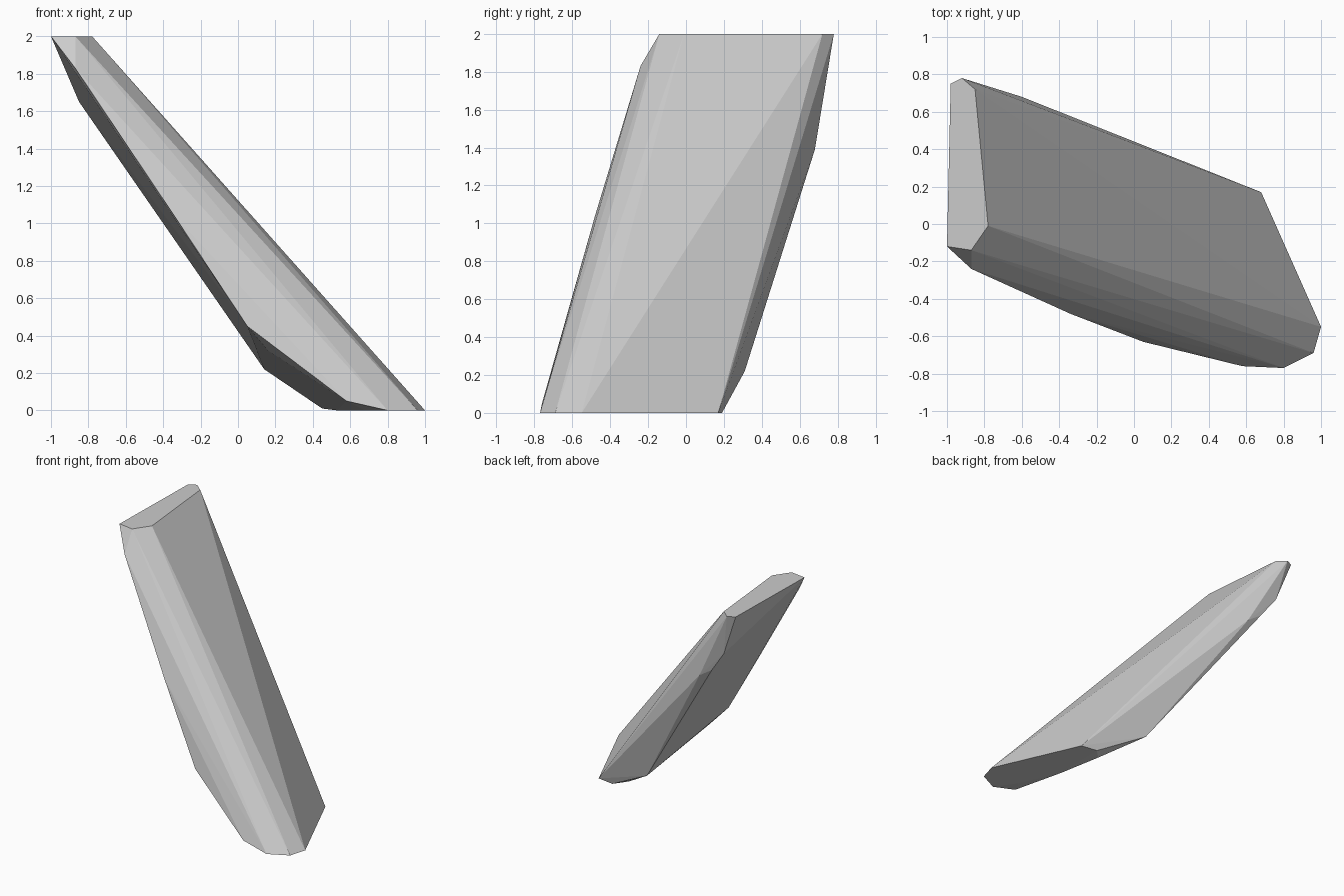
import bpy
import bmesh

# Remove the default cube only
default_cube = bpy.data.objects.get("Cube")
if default_cube:
    bpy.data.objects.remove(default_cube, do_unlink=True)


def make_material(name, colour):
    material = bpy.data.materials.new(name)
    material.use_nodes = True
    material.diffuse_color = colour
    shader = material.node_tree.nodes["Principled BSDF"]
    shader.inputs["Base Color"].default_value = colour
    shader.inputs["Roughness"].default_value = 0.8
    return material


def make_hull(name, corners, material):
    """Wrap a faceted convex solid around the given corners."""
    bm = bmesh.new()
    for corner in corners:
        bm.verts.new(corner)
    bmesh.ops.convex_hull(bm, input=bm.verts[:])
    loose = [v for v in bm.verts if not v.link_faces]
    bmesh.ops.delete(bm, geom=loose, context='VERTS')
    # Merge coplanar triangles into clean facets
    bmesh.ops.dissolve_limit(bm, angle_limit=0.01,
                             verts=bm.verts[:], edges=bm.edges[:])
    bmesh.ops.recalc_face_normals(bm, faces=bm.faces[:])
    mesh = bpy.data.meshes.new(name)
    bm.to_mesh(mesh)
    bm.free()
    mesh.materials.append(material)
    shard = bpy.data.objects.new(name, mesh)
    bpy.context.collection.objects.link(shard)
    return shard


# Flat upper end of the leaning shard
top_end = [(x, y, 2) for x, y in (
    (-.98, .75), (-.92, .78), (-.85, .72),
    (-.78, -.01), (-.87, -.14), (-1, -.12))]

# Flat foot on the ground
foot = [(x, y, 0) for x, y in (
    (.68, .17), (.54, .19), (.53, -.26), (.68, -.6),
    (.8, -.77), (.96, -.69), (1, -.55))]

# Chipped front edge, from top to bottom
front_edge = [(-.87, -.24, 1.83), (-.34, -.48, 1.04),
              (.05, -.63, .45), (.16, -.55, .32), (.58, -.76, .05)]

# Chipped back edge and undercut, from top to bottom
back_edge = [(-.85, .72, 1.65), (-.72, .69, 1.47), (-.6, .68, 1.39),
             (.14, .31, .22), (.45, .1, .01)]

stone = make_material("stone_grey", (.6, .6, .6, 1))
make_hull("stone_shard", top_end + foot + front_edge + back_edge, stone)
